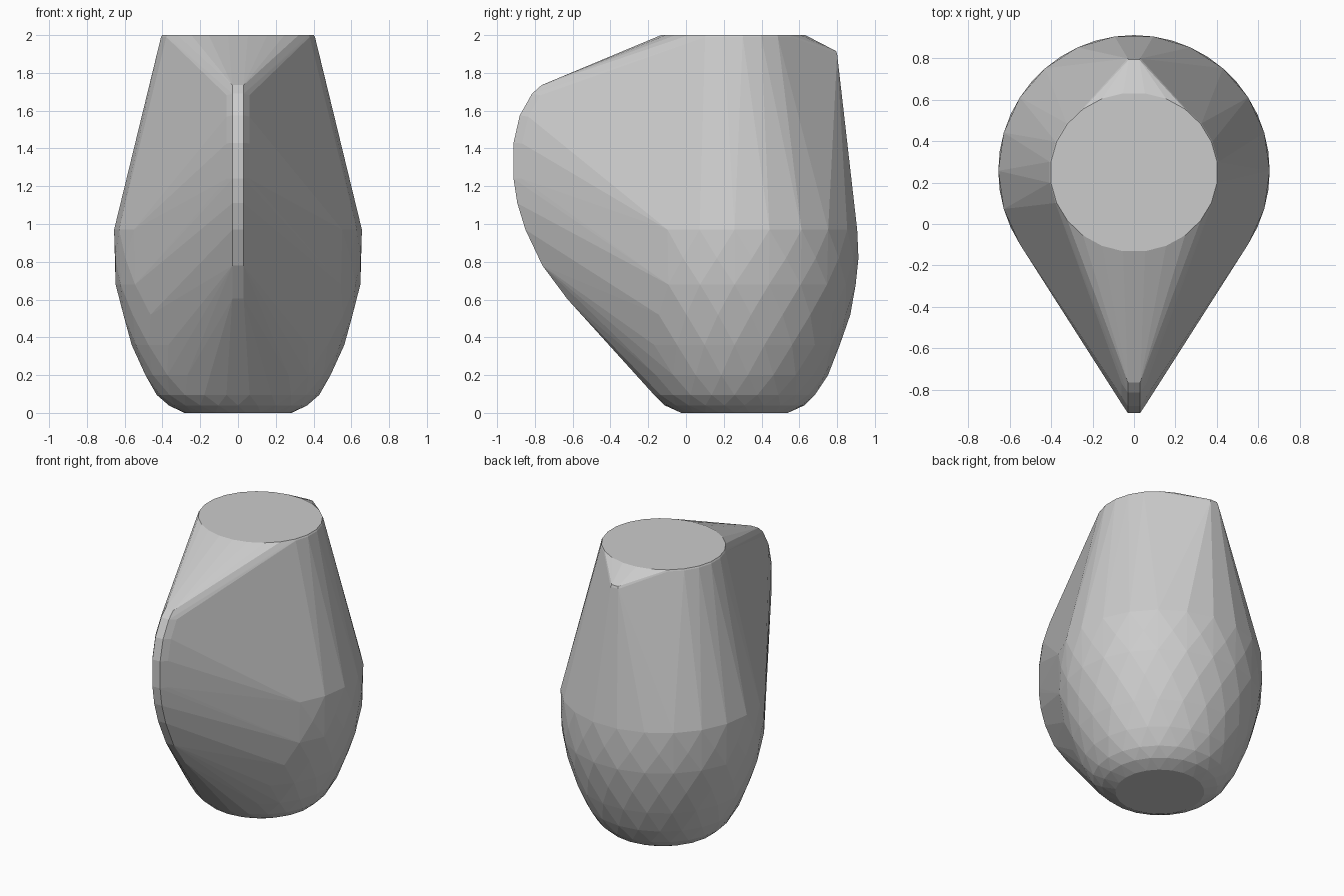
import bpy, bmesh
from math import sin, cos, pi

if "Cube" in bpy.data.objects:
    bpy.data.objects.remove(bpy.data.objects["Cube"])

bm = bmesh.new()


def ring(cy, z, rx, ry, n, phase=0.0):
    for i in range(n):
        a = 2 * pi * (i + phase) / n
        bm.verts.new((rx * cos(a), cy + ry * sin(a), z))


# Rounded body: (height, radius) rings, staggered for a faceted surface
body = [(0, .285), (.04, .37), (.095, .43), (.2, .495), (.36, .563),
        (.52, .613), (.68, .648), (.82, .656), (.97, .656)]
for k, (z, r) in enumerate(body):
    ring(.257, z, r, r, 22, .5 * (k % 2))

# Flat rim
ring(.25, 2.0, .405, .385, 24, .5)
ring(.25, 1.99, .411, .388, 24, .5)

# Pouring lip at the back
for x, y, z in [(.03, .80, 1.9), (.025, .795, 1.915), (.03, .80, 1.87)]:
    for s in (-1, 1):
        bm.verts.new((s * x, y, z))

# Handle ridge at the front: (y, z) outer profile, with a wider inner edge
handle = [(-.765, 1.735), (-.815, 1.69), (-.88, 1.575), (-.913, 1.43),
          (-.913, 1.24), (-.893, 1.11), (-.85, .97), (-.76, .78), (-.63, .605)]
for y, z in handle:
    for s in (-1, 1):
        bm.verts.new((s * .03, y, z))
        bm.verts.new((s * .06, y + .045, z - .02 * (z - 1.25)))

# Wrap everything in one convex shell
res = bmesh.ops.convex_hull(bm, input=bm.verts[:])
junk = {g for g in res["geom_interior"] + res["geom_unused"]
        if isinstance(g, bmesh.types.BMVert)}
bmesh.ops.delete(bm, geom=list(junk), context='VERTS')
bmesh.ops.dissolve_limit(bm, angle_limit=.02, verts=bm.verts[:], edges=bm.edges[:])
bmesh.ops.recalc_face_normals(bm, faces=bm.faces[:])

mesh = bpy.data.meshes.new("jug_shell")
bm.to_mesh(mesh)
bm.free()
bpy.context.collection.objects.link(bpy.data.objects.new("jug_shell", mesh))
